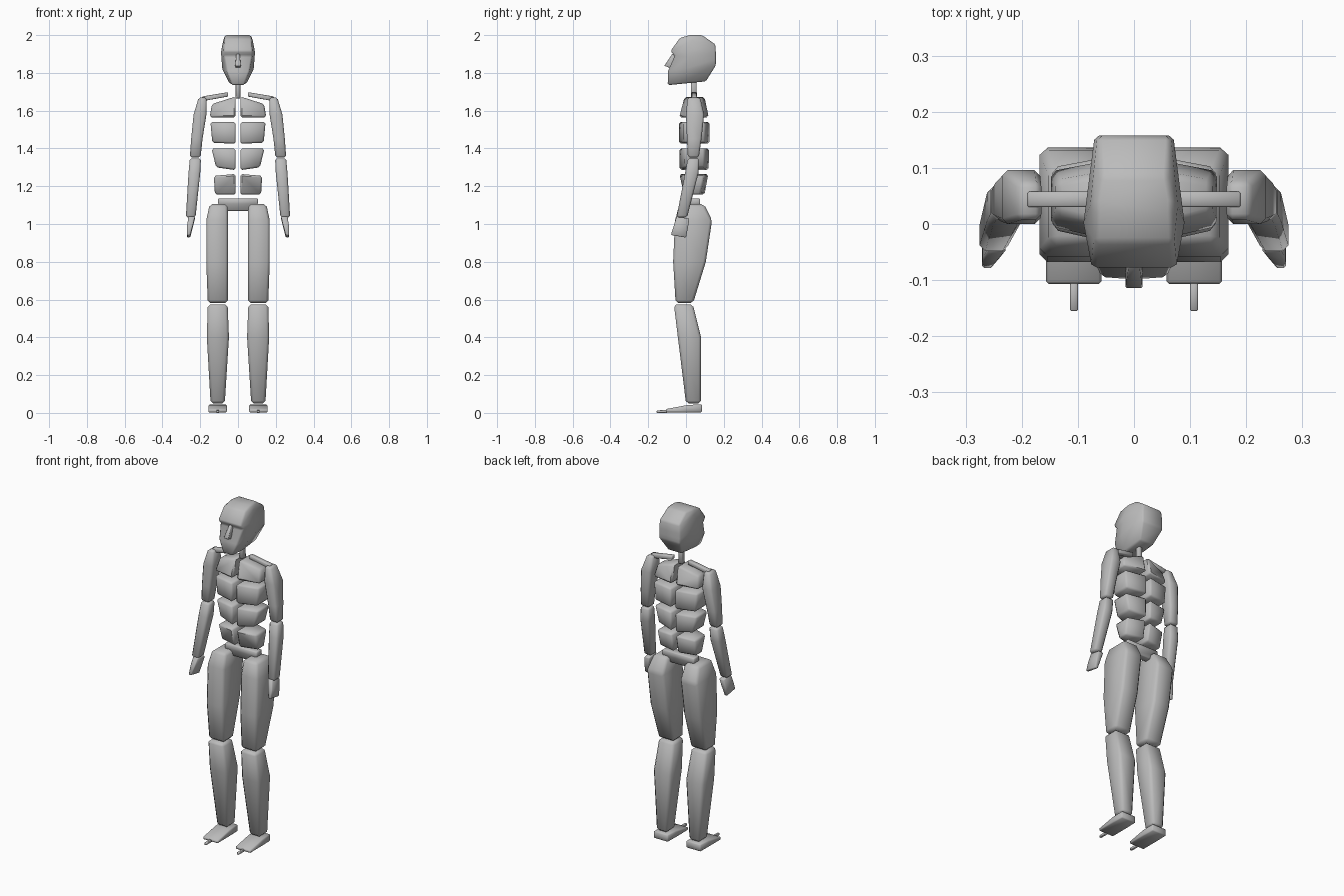
import bpy
import bmesh
import math

cube = bpy.data.objects.get("Cube")
if cube:
    bpy.data.objects.remove(cube, do_unlink=True)

GREY = (0.5, 0.5, 0.5, 1.0)
grey = bpy.data.materials.new("plain grey")
grey.use_nodes = True
grey.diffuse_color = GREY
grey.node_tree.nodes["Principled BSDF"].inputs["Base Color"].default_value = GREY


def loft(name, rings, bevel=0.01, side=1):
    """Skin a stack of point rings, chamfer its edges and smooth it."""
    bm = bmesh.new()
    loops = [[bm.verts.new((x * side, y, z)) for x, y, z in ring] for ring in rings]
    for low, high in zip(loops, loops[1:]):
        count = len(low)
        for i in range(count):
            j = (i + 1) % count
            bm.faces.new((low[i], low[j], high[j], high[i]))
    bm.faces.new(loops[0])
    bm.faces.new(loops[-1])
    bmesh.ops.recalc_face_normals(bm, faces=bm.faces)
    edges = [e for e in bm.edges if e.calc_face_angle(0) > math.radians(25)]
    bmesh.ops.bevel(bm, geom=edges, offset=bevel, segments=1, affect='EDGES',
                    clamp_overlap=True)
    bmesh.ops.recalc_face_normals(bm, faces=bm.faces)
    mesh = bpy.data.meshes.new(name)
    bm.to_mesh(mesh)
    bm.free()
    mesh.materials.append(grey)
    obj = bpy.data.objects.new(name, mesh)
    bpy.context.collection.objects.link(obj)
    bpy.ops.object.select_all(action='DESELECT')
    obj.select_set(True)
    bpy.context.view_layer.objects.active = obj
    bpy.ops.object.shade_smooth_by_angle(angle=math.radians(50))
    return obj


def level(z, x0, x1, y0, y1):
    """Horizontal rectangle."""
    return [(x0, y0, z), (x1, y0, z), (x1, y1, z), (x0, y1, z)]


def upright(x, z0, z1, y0, y1):
    """Rectangle facing sideways."""
    return [(x, y0, z0), (x, y1, z0), (x, y1, z1), (x, y0, z1)]


def frontal(y, x0, x1, z0, z1):
    """Rectangle facing forward."""
    return [(x0, y, z0), (x1, y, z0), (x1, y, z1), (x0, y, z1)]


def head_ring(z_front, z_back, y0, y1, w_front, w_mid, w_back):
    """Hexagon: front corners, widest point near the cheek, back corners."""
    t = 0.35
    ym, zm = y0 + t * (y1 - y0), z_front + t * (z_back - z_front)
    return [(-w_front, y0, z_front), (w_front, y0, z_front), (w_mid, ym, zm),
            (w_back, y1, z_back), (-w_back, y1, z_back), (-w_mid, ym, zm)]


def block_ring(z_in, z_out, x_out, y0, y1):
    """Torso slice that gets shallower away from the middle."""
    return [(0.012, y0, z_in), (x_out, y0 + 0.03, z_out),
            (x_out, y1 - 0.025, z_out), (0.012, y1, z_in)]


# Head, nose and neck
loft("head", [
    head_ring(1.735, 1.755, -0.097, 0.105, 0.032, 0.045, 0.045),
    head_ring(1.81, 1.84, -0.095, 0.158, 0.06, 0.083, 0.07),
    head_ring(1.89, 1.87, -0.06, 0.158, 0.075, 0.088, 0.07),
    head_ring(1.915, 1.9, -0.082, 0.158, 0.075, 0.09, 0.07),
    head_ring(1.985, 1.95, -0.032, 0.156, 0.07, 0.078, 0.065),
    head_ring(2.0, 2.0, 0.02, 0.085, 0.068, 0.068, 0.06),
], 0.008)
loft("nose", [
    level(1.825, -0.012, 0.012, -0.08, -0.05),
    level(1.837, -0.015, 0.015, -0.115, -0.05),
    level(1.9, -0.009, 0.009, -0.073, -0.05),
], 0.002)
loft("neck", [level(z, -0.012, 0.012, 0.026, 0.056) for z in (1.665, 1.77)], 0.003)

# Pelvis
loft("pelvis", [
    level(1.07, -0.06, 0.06, 0.03, 0.07),
    level(1.105, -0.105, 0.105, 0.025, 0.075),
    level(1.135, -0.105, 0.105, 0.025, 0.075),
], 0.004)

# Torso blocks from chest to waist: top and bottom slices
TORSO = {
    "upper_chest": ((1.675, 1.635, 0.138, -0.01, 0.1), (1.565, 1.565, 0.15, -0.038, 0.122)),
    "lower_chest": ((1.54, 1.54, 0.146, -0.04, 0.126), (1.425, 1.43, 0.136, -0.04, 0.126)),
    "ribs": ((1.4, 1.4, 0.14, -0.038, 0.124), (1.285, 1.3, 0.116, -0.036, 0.122)),
    "waist": ((1.265, 1.255, 0.128, -0.038, 0.12), (1.155, 1.155, 0.122, -0.012, 0.1)),
}

# Limbs, as stacked rectangles: height, inner x, outer x, front y, back y
LIMBS = {
    "upper_arm": ((1.67, 0.165, 0.208, 0.008, 0.075), (1.58, 0.167, 0.235, 0.0, 0.096),
                  (1.45, 0.188, 0.248, 0.005, 0.082), (1.352, 0.198, 0.255, 0.01, 0.068)),
    "forearm": ((1.348, 0.196, 0.255, 0.01, 0.07), (1.27, 0.2, 0.262, -0.005, 0.066),
                (1.035, 0.225, 0.276, -0.05, 0.006)),
    "thigh": ((1.105, 0.055, 0.15, -0.035, 0.095), (1.02, 0.053, 0.168, -0.058, 0.138),
              (0.8, 0.053, 0.168, -0.068, 0.105), (0.582, 0.053, 0.16, -0.055, 0.038)),
    "shin": ((0.575, 0.055, 0.16, -0.064, 0.036), (0.4, 0.048, 0.165, -0.043, 0.08),
             (0.05, 0.07, 0.145, 0.0, 0.08)),
}

for side, label in ((1, "left"), (-1, "right")):
    for part, slices in TORSO.items():
        loft(f"{label}_{part}", [block_ring(*s) for s in slices], 0.01, side)
    for part, slices in LIMBS.items():
        loft(f"{label}_{part}", [level(*s) for s in slices],
             0.014 if part in ("thigh", "shin") else 0.01, side)

    # Collar bone
    loft(f"{label}_collar_bone", [
        upright(0.052, 1.675, 1.698, 0.03, 0.058),
        upright(0.19, 1.65, 1.675, 0.03, 0.058),
    ], 0.003, side)

    # Hand, leaning forward
    loft(f"{label}_hand", [
        [(0.228, -0.05, 1.04), (0.262, -0.05, 1.04), (0.262, 0.018, 1.028), (0.228, 0.018, 1.028)],
        [(0.24, -0.065, 0.99), (0.27, -0.065, 0.99), (0.27, 0.01, 0.98), (0.24, 0.01, 0.98)],
        [(0.253, -0.08, 0.942), (0.271, -0.08, 0.942), (0.271, 0.0, 0.928), (0.253, 0.0, 0.928)],
    ], 0.004, side)

    # Foot wedge and toe stub
    loft(f"{label}_foot", [
        frontal(0.085, 0.06, 0.155, 0.003, 0.045),
        frontal(0.01, 0.058, 0.157, 0.003, 0.042),
        frontal(-0.107, 0.058, 0.157, 0.003, 0.02),
    ], 0.005, side)
    loft(f"{label}_toe", [
        frontal(-0.1, 0.1, 0.114, 0.0, 0.016),
        frontal(-0.155, 0.1, 0.114, 0.0, 0.013),
    ], 0.002, side)
